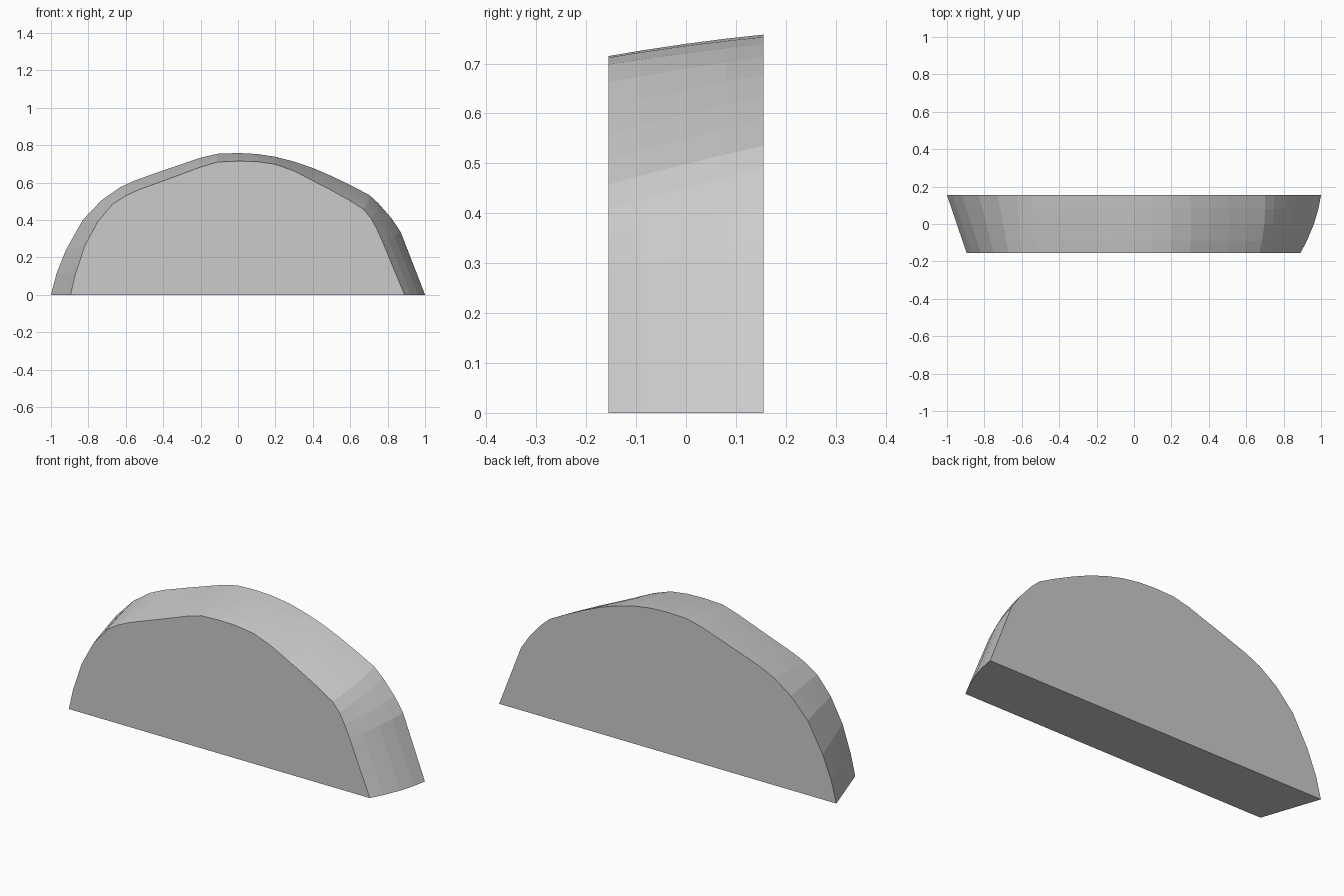
import bpy, bmesh

if "Cube" in bpy.data.objects:
    bpy.data.objects.remove(bpy.data.objects["Cube"])

# Outlines of the two faces (x, z), matched point for point
back = [(-1, 0), (-.97, .115), (-.92, .24), (-.83, .4), (-.73, .505), (-.63, .575),
        (-.55, .612), (-.4, .665), (-.2, .733), (-.11, .754), (0, .758), (.1, .753),
        (.2, .738), (.3, .712), (.4, .678), (.5, .635), (.6, .587), (.7, .535),
        (.75, .49), (.82, .41), (.87, .335), (1, 0)]
front = [(-.895, 0), (-.87, .11), (-.82, .26), (-.75, .39), (-.67, .485), (-.6, .53),
         (-.53, .562), (-.37, .62), (-.2, .683), (-.11, .71), (0, .715), (.1, .712),
         (.2, .698), (.3, .662), (.4, .61), (.5, .558), (.59, .508), (.67, .458),
         (.71, .41), (.74, .355), (.77, .29), (.89, 0)]
HALF = 0.155

# Sections from front to back, with a slight bulge on the right-hand flank
bm = bmesh.new()
rings = []
for y in (-HALF, -.09, 0, .08, HALF):
    t = (y + HALF) / (2 * HALF)
    bulge = 4 * t * (1 - t)
    ring = []
    for (fx, fz), (bx, bz) in zip(front, back):
        x = fx + (bx - fx) * t + .017 * bulge * max(0, bx)
        z = fz + (bz - fz) * t + .004 * bulge * bz
        ring.append(bm.verts.new((x, y, z)))
    rings.append(ring)

# Outer shell and flat base
n = len(back)
for a, b in zip(rings, rings[1:]):
    for i in range(n - 1):
        bm.faces.new((a[i], b[i], b[i + 1], a[i + 1]))
bm.faces.new([r[0] for r in rings] + [r[-1] for r in reversed(rings)])

# Front and back caps
bm.faces.new(rings[0])
bm.faces.new(rings[-1])
bmesh.ops.recalc_face_normals(bm, faces=bm.faces)

mesh = bpy.data.meshes.new("domed_slab")
bm.to_mesh(mesh)
bm.free()
slab = bpy.data.objects.new("domed_slab", mesh)
bpy.context.collection.objects.link(slab)
